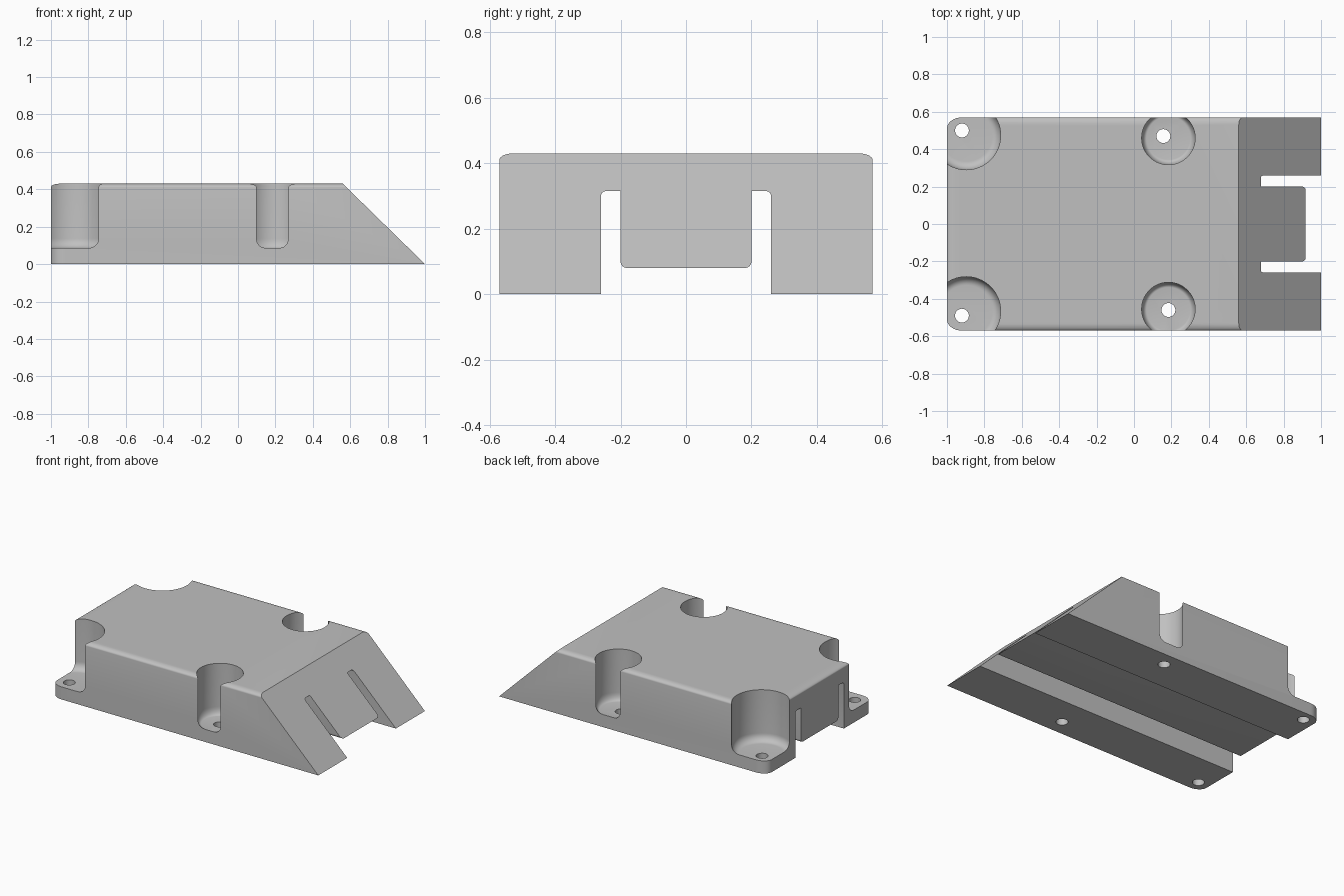
import bpy
import bmesh
from math import sin, cos, pi
from mathutils import Vector

if "Cube" in bpy.data.objects:
    bpy.data.objects.remove(bpy.data.objects["Cube"])

L, W, H = 1.0, 0.57, 0.43
FLOOR = 0.085

grey = bpy.data.materials.new("light_grey")
grey.use_nodes = True
grey.diffuse_color = (0.53, 0.53, 0.53, 1)
grey.node_tree.nodes["Principled BSDF"].inputs["Base Color"].default_value = grey.diffuse_color


def to_object(name, bm):
    bmesh.ops.recalc_face_normals(bm, faces=bm.faces)
    mesh = bpy.data.meshes.new(name)
    bm.to_mesh(mesh)
    bm.free()
    obj = bpy.data.objects.new(name, mesh)
    bpy.context.collection.objects.link(obj)
    mesh.materials.append(grey)
    return obj


def prism(name, points, axis, lo, hi):
    """Extrude a 2D outline along the given axis (0, 1 or 2)."""
    bm = bmesh.new()
    verts = []
    for p in points:
        co = list(p)
        co.insert(axis, lo)
        verts.append(bm.verts.new(co))
    face = bm.faces.new(verts)
    ext = bmesh.ops.extrude_face_region(bm, geom=[face])
    shift = Vector((0, 0, 0))
    shift[axis] = hi - lo
    bmesh.ops.translate(bm, vec=shift, verts=[g for g in ext["geom"] if isinstance(g, bmesh.types.BMVert)])
    return to_object(name, bm)


def lathe(name, profile, x, y, n=64):
    """Closed solid of revolution about a vertical axis at x, y."""
    bm = bmesh.new()
    rings = [[bm.verts.new((x + r * cos(2 * pi * i / n), y + r * sin(2 * pi * i / n), z))
              for i in range(n)] for r, z in profile]
    for a, b in zip(rings, rings[1:]):
        for i in range(n):
            j = (i + 1) % n
            bm.faces.new((a[i], a[j], b[j], b[i]))
    bm.faces.new(rings[0])
    bm.faces.new(rings[-1])
    return to_object(name, bm)


def arc(cx, cy, rx, ry, start, end, n=8):
    return [(cx + rx * cos(start + (end - start) * i / n),
             cy + ry * sin(start + (end - start) * i / n)) for i in range(n + 1)]


def combine(target, cutter, operation):
    mod = target.modifiers.new(cutter.name, "BOOLEAN")
    mod.operation, mod.solver, mod.object = operation, "EXACT", cutter
    bpy.context.view_layer.update()
    result = target.evaluated_get(bpy.context.evaluated_depsgraph_get())
    mesh = bpy.data.meshes.new_from_object(result)
    target.modifiers.clear()
    target.data = mesh
    bpy.data.objects.remove(cutter)


# Cross-section with two slots and a raised central block
half = arc(0.18, 0.10, 0.02, 0.02, -pi / 2, 0)
half += [(0.20, 0.315)] + arc(0.245, 0.30, 0.015, 0.015, pi / 2, 0, 4)
half += [(0.26, 0), (W, 0)] + arc(W - 0.04, H - 0.02, 0.04, 0.02, 0, pi / 2)
section = half + [(-y, z) for y, z in reversed(half)]
body = prism("housing", section, 0, -1.2, 1.2)

# Side outline: sloping nose and softened rear top edge
side = [(-L, 0), (L, 0), (0.56, H), (0.55, H + 0.01)]
side = [(-L, -0.1), (L + 0.1, -0.1), (L, 0), (0.56, H), (0.55, H + 0.01), (-L + 0.06, H + 0.01)]
side += arc(-L + 0.05, H - 0.018, 0.05, 0.018, pi / 2, pi)
combine(body, prism("side_outline", side, 1, -0.8, 0.8), "INTERSECT")

# Plan outline: rounded rear corners
plan = [(1.3, -0.7), (1.3, 0.7), (-0.92, 0.7)] + arc(-L + 0.08, W - 0.06, 0.08, 0.06, pi / 2, pi)
plan += arc(-L + 0.08, -W + 0.06, 0.08, 0.06, pi, 3 * pi / 2) + [(-0.92, -0.7)]
combine(body, prism("plan_outline", plan, 2, -0.3, 0.8), "INTERSECT")

# Screw pockets with rounded floors, and their through holes
pockets = [
    (-0.897, 0.474, 0.184, 0.045, -0.92, 0.50),
    (-0.897, -0.466, 0.184, 0.045, -0.92, -0.49),
    (0.184, 0.46, 0.143, 0.027, 0.157, 0.47),
    (0.184, -0.455, 0.143, 0.027, 0.184, -0.46),
]
for x, y, r, fillet, hx, hy in pockets:
    profile = arc(r - fillet, FLOOR + 0.052, fillet, 0.052, -pi / 2, 0) + [(r, 0.6)]
    combine(body, lathe("pocket", profile, x, y), "DIFFERENCE")
    combine(body, lathe("screw_hole", [(0.037, -0.1), (0.037, 0.3)], hx, hy, 32), "DIFFERENCE")

# Smooth the rounded surfaces and keep the crisp edges
bpy.ops.object.select_all(action="DESELECT")
body.select_set(True)
bpy.context.view_layer.objects.active = body
bpy.ops.object.shade_smooth_by_angle(angle=pi / 6)
